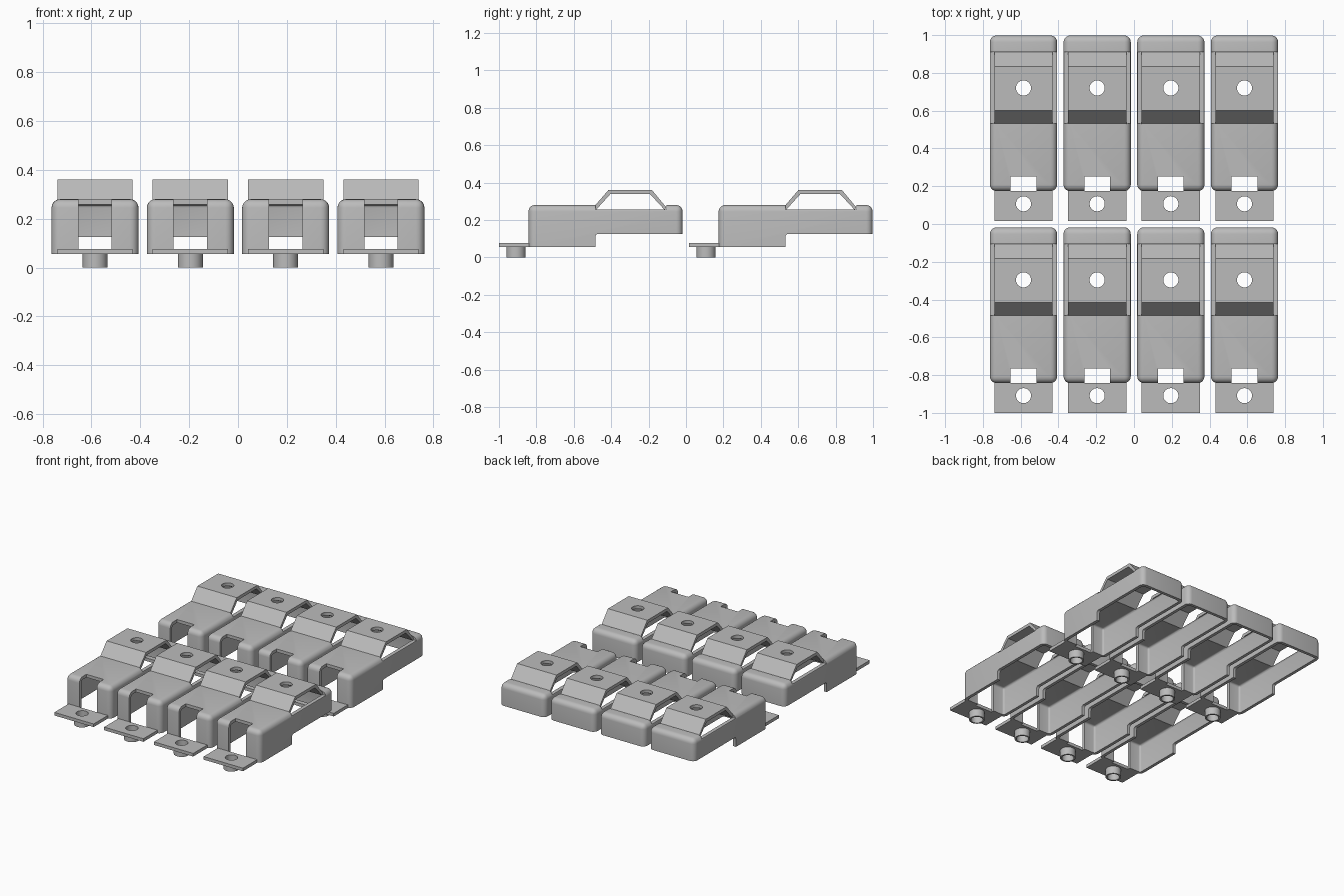
import bpy
import bmesh
import math
from mathutils import Matrix, Vector

if "Cube" in bpy.data.objects:
    bpy.data.objects.remove(bpy.data.objects["Cube"], do_unlink=True)

grey = bpy.data.materials.new("mid grey")
grey.use_nodes = True
grey.diffuse_color = (0.5, 0.5, 0.5, 1)
grey.node_tree.nodes["Principled BSDF"].inputs["Base Color"].default_value = (0.5, 0.5, 0.5, 1)

COLUMN_PITCH = 0.39
ROW_PITCH = 1.016


def finish(name, bm):
    bmesh.ops.recalc_face_normals(bm, faces=bm.faces)
    mesh = bpy.data.meshes.new(name)
    bm.to_mesh(mesh)
    bm.free()
    mesh.materials.append(grey)
    obj = bpy.data.objects.new(name, mesh)
    bpy.context.collection.objects.link(obj)
    return obj


def box(name, half_width, y0, y1, z0, z1, radius=0, segments=5):
    """Box centred on x, with every edge above its base rounded."""
    bm = bmesh.new()
    size = Vector((2 * half_width, y1 - y0, z1 - z0))
    centre = Vector((0, (y0 + y1) / 2, (z0 + z1) / 2))
    bmesh.ops.create_cube(bm, size=1, matrix=Matrix.LocRotScale(centre, None, size))
    if radius:
        edges = [e for e in bm.edges if max(v.co.z for v in e.verts) > centre.z]
        bmesh.ops.bevel(bm, geom=edges, offset=radius, segments=segments,
                        profile=0.5, affect='EDGES', clamp_overlap=True)
    return finish(name, bm)


def cylinder(name, radius, y, z0, z1):
    bm = bmesh.new()
    bmesh.ops.create_cone(bm, cap_ends=True, segments=32, radius1=radius, radius2=radius,
                          depth=z1 - z0, matrix=Matrix.Translation((0, y, (z0 + z1) / 2)))
    return finish(name, bm)


def cut(obj, *cutters):
    """Subtract the cutters from the object, then discard them."""
    for cutter in cutters:
        cutter.hide_render = True
        mod = obj.modifiers.new("cut", 'BOOLEAN')
        mod.operation = 'DIFFERENCE'
        mod.solver = 'EXACT'
        mod.object = cutter
    bpy.context.view_layer.update()
    result = obj.evaluated_get(bpy.context.evaluated_depsgraph_get())
    mesh = bpy.data.meshes.new_from_object(result)
    obj.modifiers.clear()
    obj.data = mesh
    for cutter in cutters:
        bpy.data.objects.remove(cutter, do_unlink=True)


# Hollow shell: open below, stepped underside, front slot, window under the bridge
shell = box("shell", 0.178, -0.842, -0.018, 0.055, 0.28, 0.035)
cut(shell,
    box("cavity", 0.156, -0.82, -0.04, -0.1, 0.258, 0.013, 3),
    box("underside_step", 0.4, -0.485, 0.3, -0.3, 0.125, 0.015, 4),
    box("front_slot", 0.068, -1.1, -0.765, -0.1, 0.5),
    box("bridge_window", 0.4, -0.485, -0.105, 0.256, 0.5))

# Raised bridge: bent strip with a round hole
profile = [(-0.495, 0.267), (-0.415, 0.36), (-0.182, 0.36), (-0.105, 0.267),
           (-0.115, 0.255), (-0.192, 0.338), (-0.405, 0.338), (-0.48, 0.255)]
bm = bmesh.new()
face = bm.faces.new([bm.verts.new((-0.154, y, z)) for y, z in profile])
extruded = bmesh.ops.extrude_face_region(bm, geom=[face], use_keep_orig=True)
bmesh.ops.translate(bm, vec=(0.308, 0, 0),
                    verts=[g for g in extruded["geom"] if isinstance(g, bmesh.types.BMVert)])
bridge = finish("bridge", bm)
cut(bridge, cylinder("bridge_hole", 0.04, -0.296, 0.3, 0.45))

# Front tab with a hollow boss below it
tab = box("tab", 0.154, -1.0, -0.825, 0.055, 0.077)
cut(tab,
    cylinder("tab_hole", 0.04, -0.909, -0.1, 0.2),
    box("tab_slot", 0.068, -0.842, -0.7, 0, 0.2))
boss = cylinder("boss", 0.051, -0.909, 0, 0.056)
cut(boss, cylinder("boss_hole", 0.04, -0.909, -0.1, 0.2))

# Shade the prototypes, then lay them out in two rows of four
parts = [shell, bridge, tab, boss]
bpy.ops.object.select_all(action='DESELECT')
for part in parts:
    part.select_set(True)
bpy.context.view_layer.objects.active = shell
bpy.ops.object.shade_smooth_by_angle(angle=math.radians(35))

for part in parts:
    for row in range(2):
        for column in range(4):
            unit = part if row == column == 0 else part.copy()
            unit.location = ((column - 1.5) * COLUMN_PITCH, row * ROW_PITCH, 0)
            if unit is not part:
                unit.name = f"{part.name}_{row + 1}_{column + 1}"
                bpy.context.collection.objects.link(unit)
